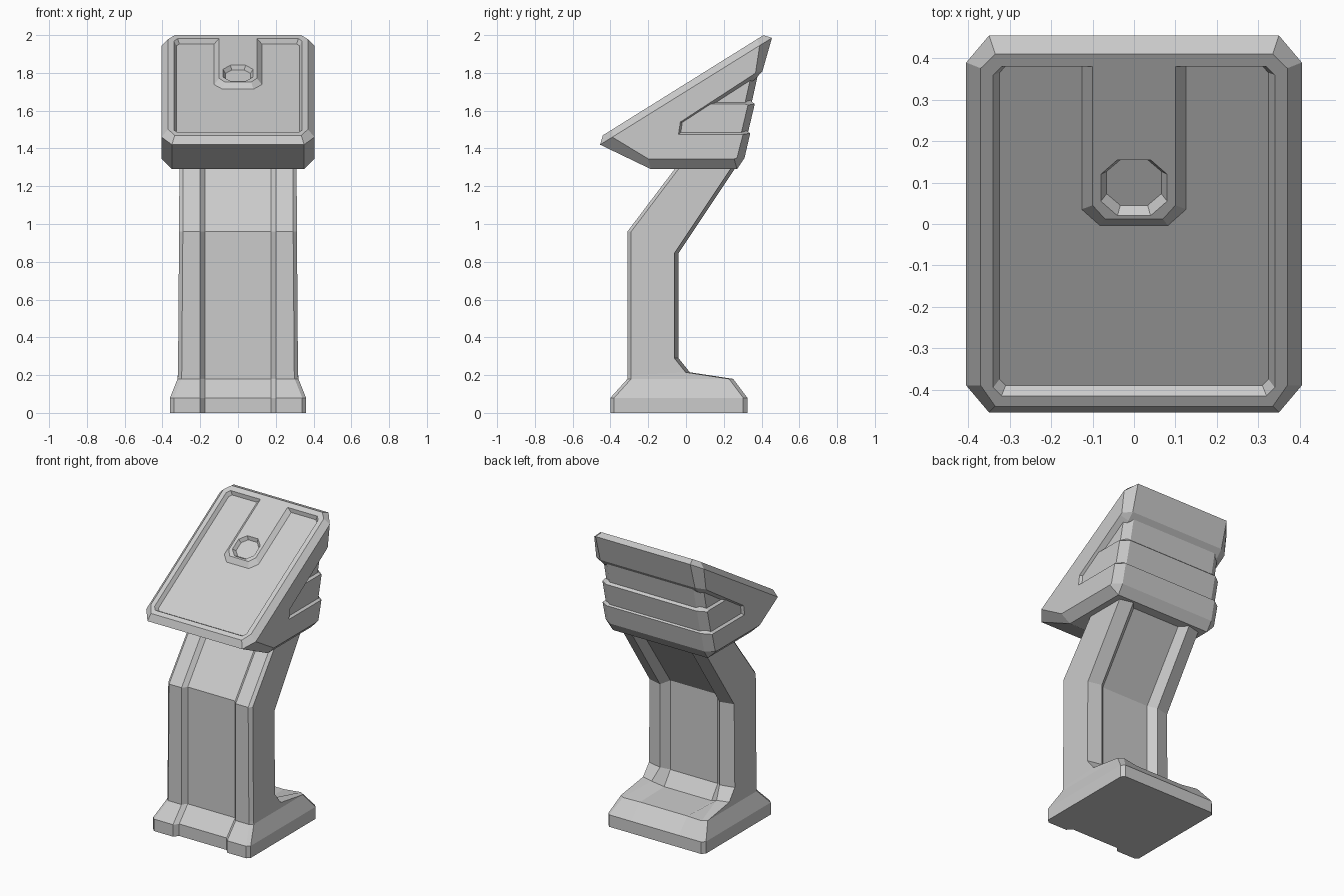
import bpy, bmesh

old = bpy.data.objects.get("Cube")
if old:
    bpy.data.objects.remove(old, do_unlink=True)

grey = bpy.data.materials.new("light_grey")
grey.use_nodes = True
colour = (0.6, 0.6, 0.6, 1)
grey.diffuse_color = colour
grey.node_tree.nodes["Principled BSDF"].inputs["Base Color"].default_value = colour


def loft(bm, rings, closed=True, cap_start=False, cap_end=False):
    """Skin a list of equally long point rings."""
    rows = [[bm.verts.new(p) for p in ring] for ring in rings]
    n = len(rows[0])
    for a, b in zip(rows, rows[1:]):
        for i in range(n if closed else n - 1):
            j = (i + 1) % n
            bm.faces.new((a[i], a[j], b[j], b[i]))
    if cap_start:
        bm.faces.new(rows[0])
    if cap_end:
        bm.faces.new(rows[-1])


def finish(name, bm):
    bmesh.ops.remove_doubles(bm, verts=bm.verts, dist=0.0005)
    bmesh.ops.recalc_face_normals(bm, faces=bm.faces)
    mesh = bpy.data.meshes.new(name)
    bm.to_mesh(mesh)
    bm.free()
    mesh.materials.append(grey)
    obj = bpy.data.objects.new(name, mesh)
    bpy.context.collection.objects.link(obj)


def wide_prism(bm, side, mid, x_side, x_mid, closed=True):
    """Side profile swept across x, with chamfered ends."""
    stations = ((-x_side, side), (-x_mid, mid), (x_mid, mid), (x_side, side))
    rings = [[(x, y, z) for y, z in prof] for x, prof in stations]
    loft(bm, rings, closed, True, True)


def mirrored(half):
    """Complete a half ring of points across x = 0."""
    return half + [(-x, y, z) for x, y, z in reversed(half)]


# Stand: foot, column and leaning neck with a groove at front and back
# half width, front (y, z), back (y, z), back edge x, back recess (y, z)
stations = [
    (0.36, (-0.40, 0.0), (0.325, 0.0), 0.34, (0.325, 0.0)),
    (0.36, (-0.40, 0.08), (0.325, 0.08), 0.34, (0.325, 0.08)),
    (0.32, (-0.31, 0.18), (0.25, 0.18), 0.29, (0.235, 0.175)),
    (0.318, (-0.31, 0.20), (0.02, 0.215), 0.24, (-0.02, 0.18)),
    (0.317, (-0.31, 0.29), (-0.04, 0.29), 0.22, (-0.085, 0.27)),
    (0.312, (-0.31, 0.96), (-0.04, 0.845), 0.22, (-0.085, 0.865)),
    (0.31, (-0.015, 1.35), (0.29, 1.34), 0.22, (0.24, 1.34)),
]
rings = []
for w, (fy, fz), (by, bz), bx, (ry, rz) in stations:
    rings.append(mirrored([
        (0.175, fy + 0.03, fz),
        (0.20, fy, fz),
        (w - 0.02, fy, fz),
        (w, fy + 0.02, fz),
        (w, by - 0.022, bz),
        (bx, by, bz),
        (0.175, ry, rz),
    ]))
bm = bmesh.new()
loft(bm, rings, True, True, True)
finish("stand", bm)


# Head: wedge shell with a pocket wrapping round the sides and back
def on_top(points, drop=0.0):
    """Lift plan points onto the sloping top, lowered by drop."""
    return [(x, y, 1.744 + 0.6235 * y - drop) for x, y in points]


def octagon(x_out, x_in, front_out, front_in, back_in, back_out):
    half = [(x_in, front_out), (x_out, front_in),
            (x_out, back_in), (x_in, back_out)]
    return half + [(-x, y) for x, y in reversed(half)]


mid = [(-0.455, 1.42), (-0.185, 1.29), (0.27, 1.29), (0.31, 1.35),
       (0.34, 1.48), (0.305, 1.505), (0.0, 1.505), (0.0, 1.53),
       (0.365, 1.765), (0.405, 1.81), (0.455, 1.985)]
side = [(-0.39, 1.46), (-0.20, 1.345), (0.255, 1.345), (0.27, 1.35),
        (0.302, 1.475), (0.29, 1.475), (-0.04, 1.475), (-0.03, 1.54),
        (0.355, 1.79), (0.368, 1.80), (0.39, 1.945)]
bm = bmesh.new()
wide_prism(bm, side, mid, 0.405, 0.35, closed=False)

# Sloping top: chamfer, flat rim and sunken panel
edge = mirrored([(0.35, *mid[0]), (0.405, *side[0]),
                 (0.405, *side[-1]), (0.35, *mid[-1])])
loft(bm, [
    edge,
    on_top(octagon(0.37, 0.335, -0.44, -0.39, 0.376, 0.41)),
    on_top(octagon(0.34, 0.32, -0.415, -0.395, 0.36, 0.38)),
    on_top(octagon(0.325, 0.31, -0.39, -0.375, 0.365, 0.381), 0.028),
], cap_end=True)
finish("head_shell", bm)

# Stepped panels inside the pocket
bm = bmesh.new()
wide_prism(bm,
           [(-0.1, 1.45), (0.27, 1.45), (0.35, 1.81), (0.25, 1.79), (-0.1, 1.55)],
           [(-0.1, 1.45), (0.305, 1.45), (0.385, 1.81), (0.25, 1.79), (-0.1, 1.55)],
           0.37, 0.32)
finish("upper_panel", bm)

bm = bmesh.new()
wide_prism(bm,
           [(-0.1, 1.45), (0.285, 1.45), (0.328, 1.63), (0.31, 1.635), (0.05, 1.635)],
           [(-0.1, 1.45), (0.32, 1.45), (0.364, 1.635), (0.335, 1.66), (0.05, 1.66)],
           0.388, 0.335)
finish("lower_panel", bm)


# Raised tab on the top with an eight-sided socket
def tab_loop(half):
    return half + [(-x, y) for x, y in reversed(half)]


bm = bmesh.new()
loft(bm, [
    on_top(tab_loop([(0.083, -0.005), (0.128, 0.035), (0.128, 0.12), (0.128, 0.382)]), 0.03),
    on_top(tab_loop([(0.07, 0.012), (0.10, 0.045), (0.10, 0.12), (0.10, 0.381)])),
    on_top(octagon(0.08, 0.04, 0.02, 0.055, 0.12, 0.155)),
    on_top(octagon(0.066, 0.033, 0.045, 0.073, 0.127, 0.155), 0.026),
], cap_start=True, cap_end=True)
finish("socket_tab", bm)
